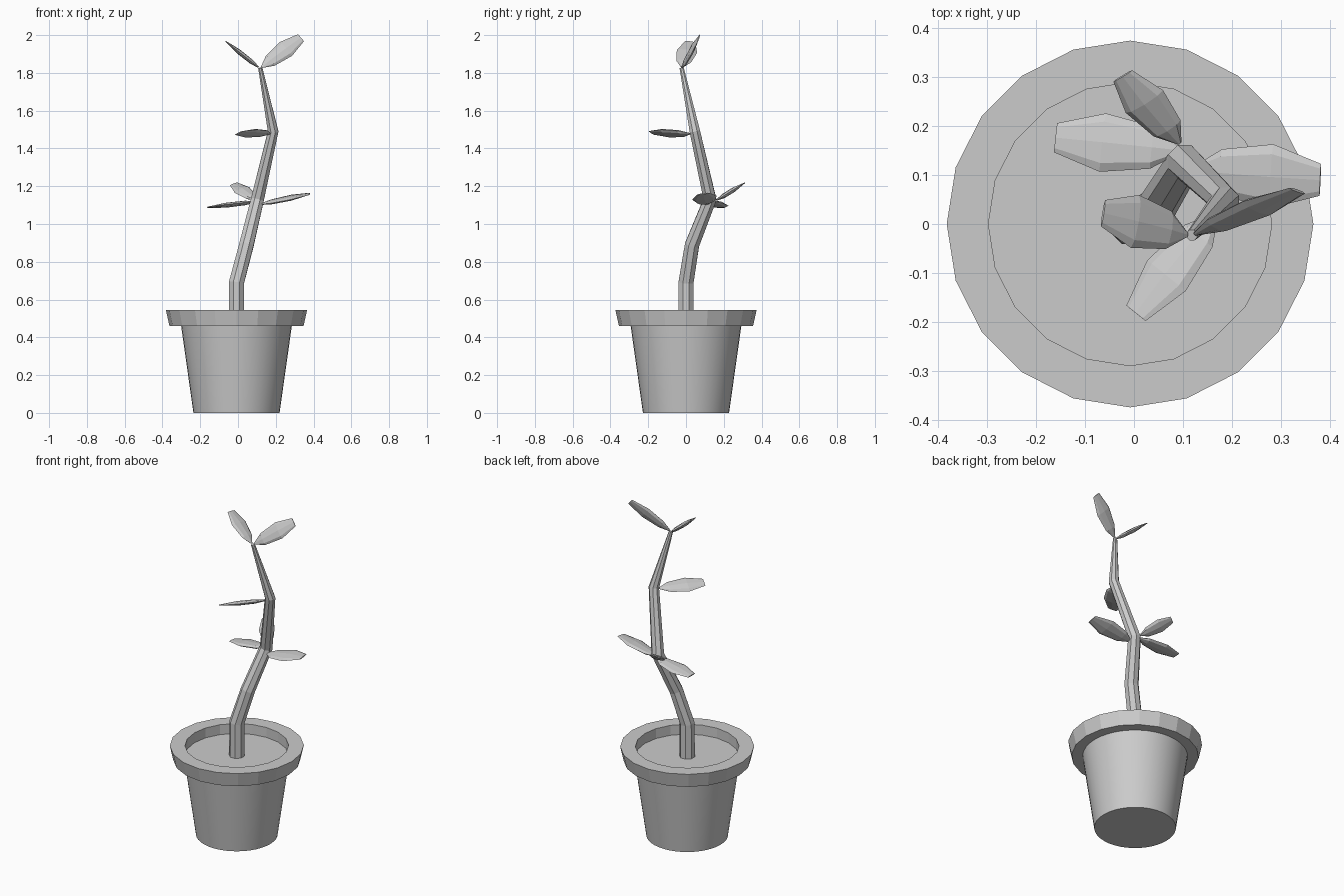
import bpy, bmesh, math
from mathutils import Vector

if "Cube" in bpy.data.objects:
    bpy.data.objects.remove(bpy.data.objects["Cube"])

CX, CY = -0.008, 0.0


def loft(name, rings, cap=True, smooth=False):
    """Skin a list of closed rings; optionally cap both ends."""
    bm = bmesh.new()
    vr = [[bm.verts.new(p) for p in r] for r in rings]
    n = len(vr[0])
    for a, b in zip(vr, vr[1:]):
        for i in range(n):
            j = (i + 1) % n
            bm.faces.new((a[i], a[j], b[j], b[i]))
    if cap:
        bm.faces.new(vr[0][::-1])
        bm.faces.new(vr[-1])
    bmesh.ops.recalc_face_normals(bm, faces=bm.faces)
    me = bpy.data.meshes.new(name)
    bm.to_mesh(me)
    bm.free()
    ob = bpy.data.objects.new(name, me)
    bpy.context.collection.objects.link(ob)
    if smooth:
        bpy.ops.object.select_all(action='DESELECT')
        ob.select_set(True)
        bpy.context.view_layer.objects.active = ob
        bpy.ops.object.shade_smooth_by_angle(angle=math.radians(30))
    return ob


def ring(c, u, v, ru, rv, n, phase=0.0):
    c = Vector(c)
    return [c + u * (ru * math.cos(phase + math.tau * i / n))
            + v * (rv * math.sin(phase + math.tau * i / n)) for i in range(n)]


X, Y, Z = Vector((1, 0, 0)), Vector((0, 1, 0)), Vector((0, 0, 1))


def lathe(name, profile, n, **kw):
    return loft(name, [ring((CX, CY, z), X, Y, r, r, n) for r, z in profile], **kw)


# Pot: tapered smooth body, faceted rim, recessed soil
lathe("pot_body", [(0.228, 0), (0.293, 0.46)], 40, smooth=True)
lathe("pot_rim", [(0.289, 0.46), (0.355, 0.46), (0.374, 0.546), (0.289, 0.546),
                  (0.289, 0.46)], 20, cap=False)
lathe("soil", [(0.289, 0.462), (0.289, 0.485)], 20)

# Stem: crooked octagonal tube, thinning upward
path = [(CX, 0, 0.47, 0.044), (CX, 0, 0.69, 0.043), (0.045, 0.032, 0.89, 0.041),
        (0.103, 0.127, 1.13, 0.037), (0.186, 0.047, 1.49, 0.03),
        (0.118, -0.023, 1.826, 0.012)]
pts = [Vector(p[:3]) for p in path]
rings = []
for i, p in enumerate(pts):
    t = Vector((0, 0, 0))
    if i > 0:
        t += (p - pts[i - 1]).normalized()
    if i < len(pts) - 1:
        t += (pts[i + 1] - p).normalized()
    t.normalize()
    v = t.cross(X).normalized()
    u = v.cross(t)
    rings.append(ring(p, u, v, path[i][3], path[i][3], 8, math.pi / 8))
loft("stem", rings)


# Leaves: lens-shaped low-poly blades from base to blunt tip
def leaf(name, base, tip, up, half_width):
    base, tip = Vector(base), Vector(tip)
    d = (tip - base).normalized()
    side = d.cross(Vector(up)).normalized()
    nrm = side.cross(d)
    shape = [(0, 0.1, 0.004), (0.22, 0.72, 0.012), (0.62, 1, 0.013), (1, 0.5, 0.003)]
    loft(name, [ring(base.lerp(tip, t), side, nrm, w * half_width, h, 8)
                for t, w, h in shape])


leaf("leaf_low_right", (0.12, 0.11, 1.105), (0.38, 0.09, 1.16), (0, -0.15, 1), 0.066)
leaf("leaf_low_left", (0.093, 0.15, 1.118), (-0.16, 0.176, 1.088), (0, 0.05, 1), 0.06)
leaf("leaf_low_back", (0.093, 0.165, 1.128), (-0.023, 0.302, 1.212), (0, -0.55, 0.84), 0.047)
leaf("leaf_middle", (0.168, 0.02, 1.478), (0.004, -0.182, 1.482), (-0.28, 0.28, 1), 0.054)
leaf("leaf_top_left", (0.108, -0.022, 1.83), (-0.063, 0.022, 1.965), (0.62, 0, 0.78), 0.055)
leaf("leaf_top_right", (0.125, -0.02, 1.83), (0.333, 0.068, 1.986), (0.1, -0.92, 0.37), 0.05)
